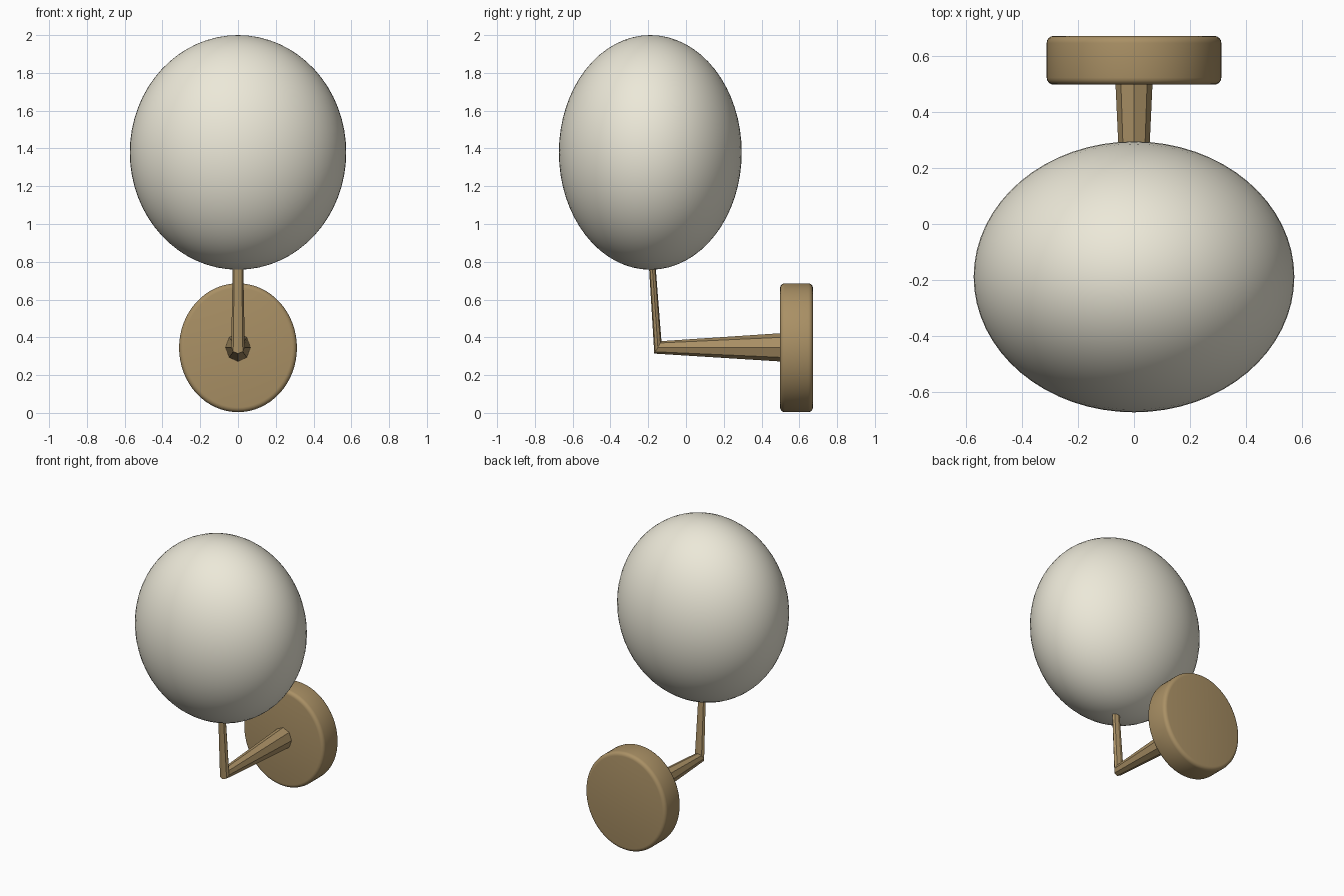
import bpy, bmesh, math

if "Cube" in bpy.data.objects:
    bpy.data.objects.remove(bpy.data.objects["Cube"])

def material(name, color):
    m = bpy.data.materials.new(name)
    m.diffuse_color = color
    m.use_nodes = True
    m.node_tree.nodes["Principled BSDF"].inputs["Base Color"].default_value = m.diffuse_color
    return m

brass = material("brass", (0.40, 0.28, 0.13, 1))
glass = material("opal_glass", (0.84, 0.81, 0.69, 1))

def finish(obj, name, mat, smooth=True):
    obj.name = name
    obj.data.materials.append(mat)
    if smooth:
        bpy.ops.object.shade_smooth_by_angle(angle=math.radians(40))

# Glass globe
bpy.ops.mesh.primitive_uv_sphere_add(segments=64, ring_count=32, radius=1, location=(0, -0.189, 1.379))
globe = bpy.context.object
globe.scale = (0.573, 0.484, 0.621)
bpy.ops.object.transform_apply(location=False, rotation=False, scale=True)
finish(globe, "globe", glass)

# Round wall plate with softened rims
bpy.ops.mesh.primitive_cylinder_add(vertices=64, radius=1, depth=0.174,
                                    location=(0, 0.585, 0.345), rotation=(math.pi / 2, 0, 0))
plate = bpy.context.object
plate.scale = (0.312, 0.341, 1)
bpy.ops.object.transform_apply(location=False, rotation=True, scale=True)
bm = bmesh.new()
bm.from_mesh(plate.data)
rims = [e for e in bm.edges if abs(e.verts[0].co.y - e.verts[1].co.y) < 1e-4]
bmesh.ops.bevel(bm, geom=rims, offset=0.025, segments=4, profile=0.5, affect='EDGES')
bm.to_mesh(plate.data)
bm.free()
finish(plate, "wall_plate", brass)

# Tapered eight-sided arm: plate end, mitred elbow, globe end
# each ring: centre y, centre z, half width x, in-plane axis (y, z)
rings = [
    (0.52, 0.347, 0.067, (0.0, 0.076)),
    (-0.149, 0.347, 0.036, (0.019, 0.033)),
    (-0.183, 0.84, 0.027, (0.017, 0.0)),
]
SIDES = 8
bm = bmesh.new()
loops = []
for y, z, w, (ay, az) in rings:
    angles = [2 * math.pi * i / SIDES for i in range(SIDES)]
    loops.append([bm.verts.new((w * math.sin(a), y + ay * math.cos(a), z + az * math.cos(a)))
                  for a in angles])
for a, b in zip(loops, loops[1:]):
    for i in range(SIDES):
        j = (i + 1) % SIDES
        bm.faces.new((a[i], a[j], b[j], b[i]))
bm.faces.new(loops[0])
bm.faces.new(loops[-1])
bmesh.ops.recalc_face_normals(bm, faces=bm.faces)
mesh = bpy.data.meshes.new("arm")
bm.to_mesh(mesh)
bm.free()
arm = bpy.data.objects.new("arm", mesh)
bpy.context.collection.objects.link(arm)
finish(arm, "arm", brass, smooth=False)
